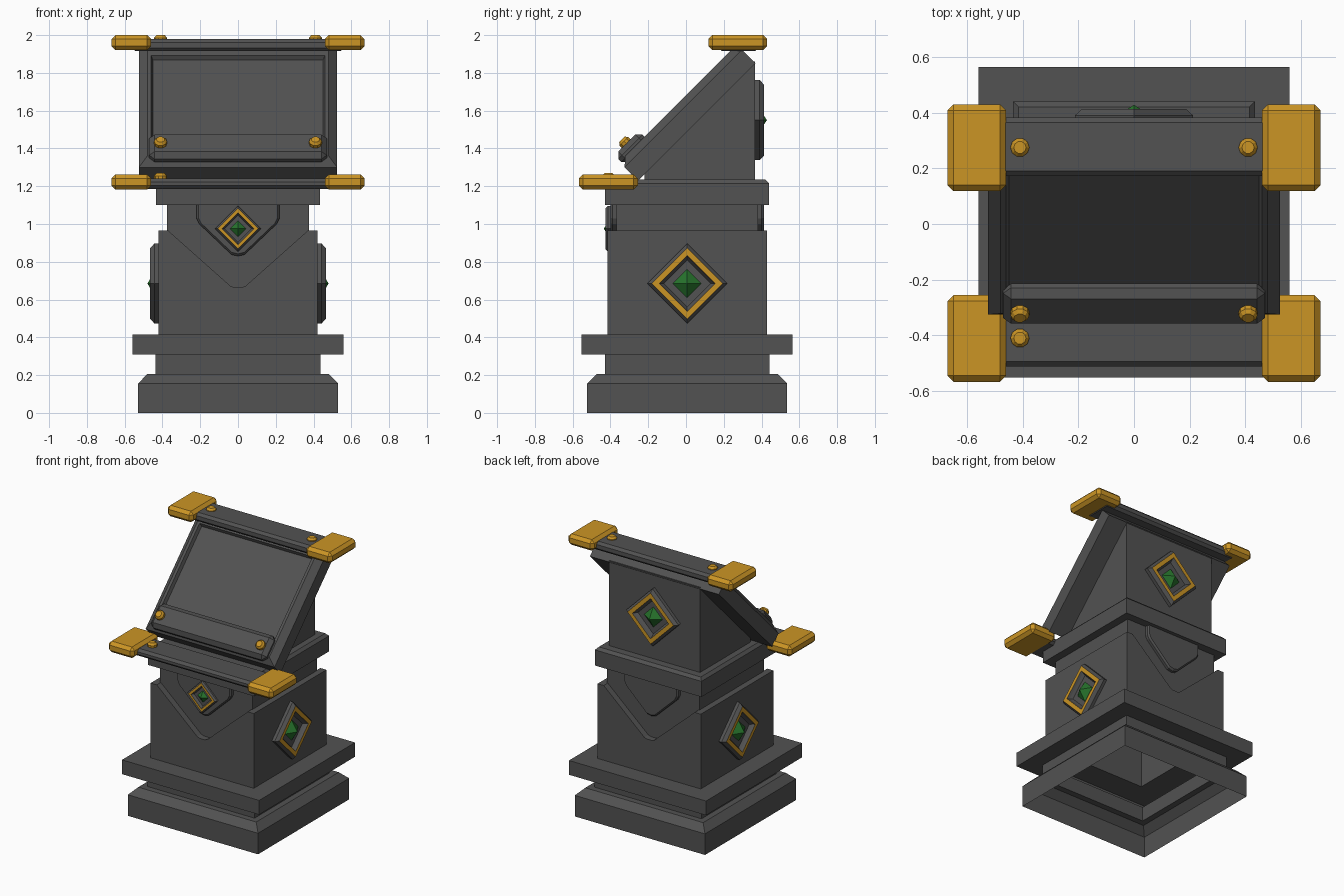
import bpy, bmesh, math
from mathutils import Matrix, Vector

if "Cube" in bpy.data.objects:
    bpy.data.objects.remove(bpy.data.objects["Cube"])

Y0 = 0.006  # centre line of the column in y


def material(name, col):
    m = bpy.data.materials.new(name)
    m.diffuse_color = (*col, 1)
    m.use_nodes = True
    m.node_tree.nodes["Principled BSDF"].inputs["Base Color"].default_value = m.diffuse_color
    return m


STONE = material("dark grey stone", (0.085, 0.085, 0.085))
GOLD = material("gold", (0.60, 0.30, 0.018))
GREEN = material("green gem", (0.02, 0.17, 0.025))


def finish(name, bm, mats, mat=Matrix(), bevel=0):
    bmesh.ops.recalc_face_normals(bm, faces=bm.faces)
    bm.transform(mat)
    me = bpy.data.meshes.new(name)
    bm.to_mesh(me)
    bm.free()
    for m in mats:
        me.materials.append(m)
    ob = bpy.data.objects.new(name, me)
    bpy.context.collection.objects.link(ob)
    if bevel:
        b = ob.modifiers.new("bevel", 'BEVEL')
        b.width, b.segments, b.limit_method = bevel, 1, 'ANGLE'
    return ob


def loft(name, rings, mats, mat=Matrix(), start=True, end=True, idx=None, bevel=0):
    """Join rings of points; idx maps a band number to a material index."""
    bm = bmesh.new()
    vs = [[bm.verts.new(p) for p in r] for r in rings]
    n = len(rings[0])
    for k in range(len(vs) - 1):
        for i in range(n):
            j = (i + 1) % n
            f = bm.faces.new((vs[k][i], vs[k][j], vs[k + 1][j], vs[k + 1][i]))
            f.material_index = (idx or {}).get(k, 0)
    if start:
        bm.faces.new(vs[0][::-1])
    if end:
        bm.faces.new(vs[-1])
    return finish(name, bm, mats, mat, bevel)


def rect(hx, hy, z):
    return [(-hx, -hy, z), (hx, -hy, z), (hx, hy, z), (-hx, hy, z)]


def ngon(r, z, n):
    return [(r * math.cos(2 * math.pi * i / n), r * math.sin(2 * math.pi * i / n), z) for i in range(n)]


def box(name, x, y, z, m, mat=Matrix(), bevel=0):
    c = Matrix.Translation(((x[0] + x[1]) / 2, (y[0] + y[1]) / 2, 0))
    hx, hy = (x[1] - x[0]) / 2, (y[1] - y[0]) / 2
    return loft(name, [rect(hx, hy, z[0]), rect(hx, hy, z[1])], [m], mat @ c, bevel=bevel)


def facing(angle, dist, z):
    """Frame whose local z points outwards, local y up; angle 0 = front."""
    turn = Matrix.Rotation(angle, 4, 'Z')
    return (Matrix.Translation((0, Y0, z)) @ turn @ Matrix.Translation((0, -dist, 0))
            @ Matrix.Rotation(math.pi / 2, 4, 'X'))


# plinth and inner column: one stepped square shell, open underneath
profile = [(.53, 0), (.53, .155), (.48, .205), (.436, .205), (.436, .31), (.558, .31),
           (.558, .415), (.375, .415), (.375, 1.1)]
loft("plinth_and_column", [rect(w, w, z) for w, z in profile], [STONE],
     Matrix.Translation((0, Y0, 0)), start=False)

# body cladding: notched plates at front and back, plain plates at the sides
notch = [(-.42, .415), (.42, .415), (.42, .965), (.37, .965), (.04, .672), (.02, .665),
         (-.02, .665), (-.04, .672), (-.37, .965), (-.42, .965)]
shield = [(-.22, 1.1), (-.22, 1.03), (-.205, 1.0), (-.035, .838), (0, .83), (.035, .838),
          (.205, 1.0), (.22, 1.03), (.22, 1.1)]
for side, a in (("front", 0), ("back", math.pi)):
    f = facing(a, .37, 0)
    loft(side + "_notched_plate", [[(x, z, d) for x, z in notch] for d in (0, .052)], [STONE], f)
    s = .955
    loft(side + "_shield", [[(x * k, 1.1 + (z - 1.1) * k, d) for x, z in shield]
                            for d, k in ((0, 1), (.025, 1), (.037, s))], [STONE], f)
for side, a in (("right", 1), ("left", -1)):
    box(side + "_plate", sorted((.37 * a, .42 * a)), (Y0 - .37, Y0 + .37), (.415, .965), STONE)

# cap slab
loft("cap_slab", [rect(.434, .434, 1.1), rect(.434, .434, 1.215), rect(.415, .415, 1.235)],
     [STONE], Matrix.Translation((0, Y0, 0)))

# wedge shaped head under the tilted panel
wedge = [(-.22, 1.23), (.365, 1.23), (.365, 1.86), (.33, 1.86), (-.22, 1.31)]
loft("head_wedge", [[(x, y, z) for y, z in wedge] for x in (-.37, .37)], [STONE])

# tilted panel with chamfered frame and recessed screen
tilt = Matrix.Translation((0, .007, 1.59)) @ Matrix.Rotation(math.pi / 4, 4, 'X')
loft("display_panel", [rect(.525, .44, -.07), rect(.525, .44, .03), rect(.48, .395, .07),
                       rect(.46, .357, .07), rect(.45, .347, .045)], [STONE], tilt)
box("panel_lip", (-.47, .47), (-.432, -.25), (.035, .112), STONE, tilt, bevel=.028)


def bolt(name, mat):
    loft(name, [ngon(.034, -.02, 10), ngon(.034, .018, 10), ngon(.022, .032, 10)], [GOLD], mat)


for s in (-1, 1):
    bolt("lip_bolt", tilt @ Matrix.Translation((s * .41, -.345, .112)))
    bolt("top_bar_bolt", Matrix.Translation((s * .41, .275, 1.968)))
bolt("lower_bar_bolt", Matrix.Translation((-.41, -.41, 1.237)))

# horizontal bars with gold end blocks
for side, y, z in (("upper", .275, 1.915), ("lower", -.41, 1.185)):
    h = 1.98 - 1.915 if side == "upper" else .055
    box(side + "_bar", (-.56, .56), (y - .102, y + .108), (z, z + h), STONE, bevel=.018)
    zb = 1.92 if side == "upper" else 1.182
    for s in (-1, 1):
        box(side + "_end_block", sorted((s * .46, s * .67)), (y - .157, y + .155),
            (zb, zb + .081), GOLD, bevel=.022)


# diamond emblems: dark frame, gold ring, recessed floor and pyramid gem
def emblem(name, mat, k=1.0):
    m = mat @ Matrix.Scale(k, 4)
    ring = [(.212, -.01), (.212, .022), (.188, .045), (.148, .045), (.14, .03), (.125, .012)]
    loft(name + "_frame", [ngon(r, z, 4) for r, z in ring], [STONE, GOLD], m, idx={2: 1})
    bm = bmesh.new()
    base = [bm.verts.new(p) for p in ngon(.078, .01, 4)]
    tip = bm.verts.new((0, 0, .06))
    for i in range(4):
        bm.faces.new((base[i], base[(i + 1) % 4], tip))
    bm.faces.new(base[::-1])
    finish(name + "_gem", bm, [GREEN], m)


emblem("right_emblem", facing(math.pi / 2, .42, .685))
emblem("left_emblem", facing(-math.pi / 2, .42, .685))
emblem("back_emblem", facing(math.pi, .362, 1.55))
emblem("front_emblem", facing(0, .407, .975), .57)
